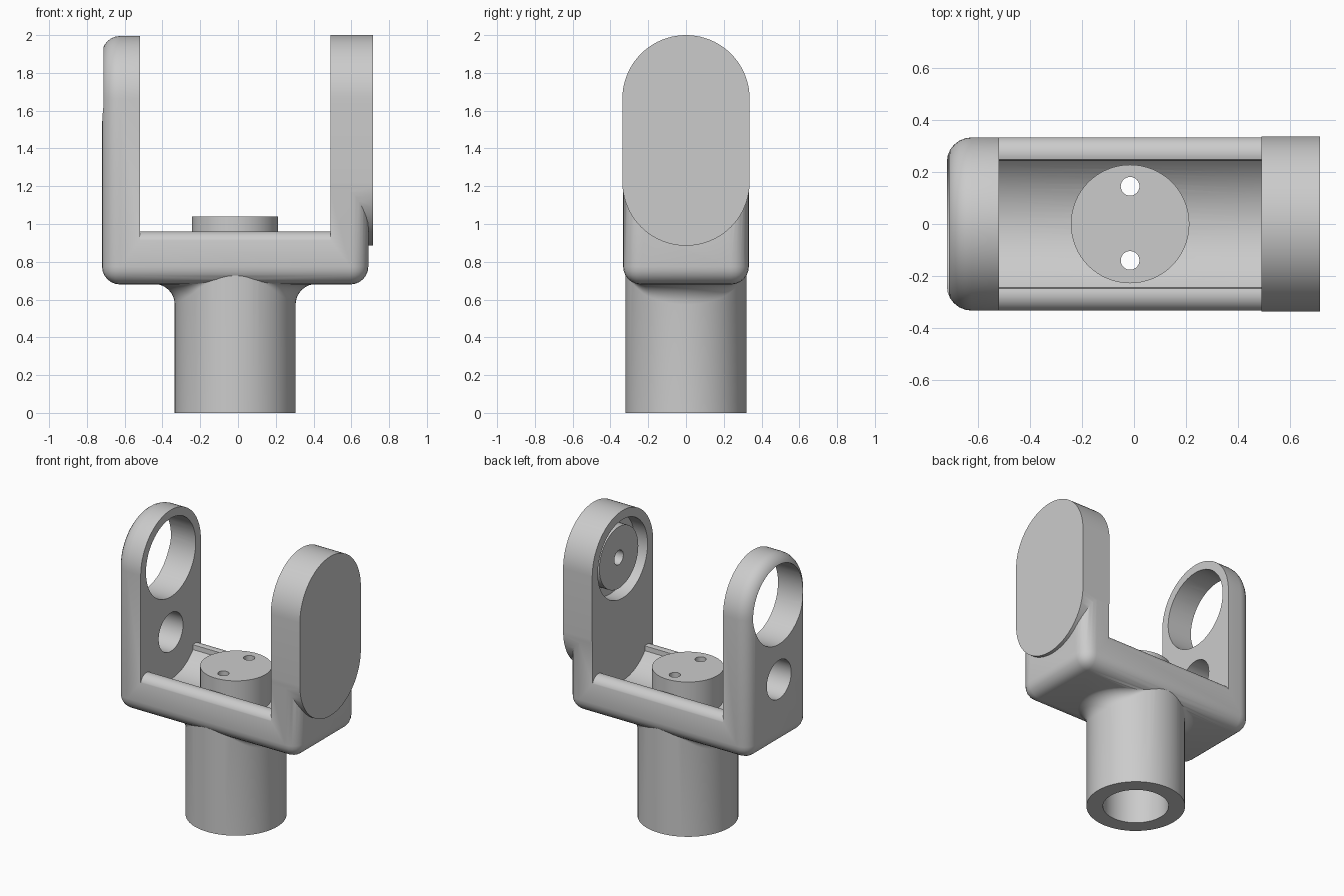
import bpy, bmesh, math
from mathutils import Matrix

if "Cube" in bpy.data.objects:
    bpy.data.objects.remove(bpy.data.objects["Cube"])

grey = bpy.data.materials.new("plain grey")
grey.use_nodes = True
GREY = (0.6, 0.6, 0.6, 1)
grey.diffuse_color = GREY
grey.node_tree.nodes["Principled BSDF"].inputs["Base Color"].default_value = GREY

W = 0.333      # half width of the fork
CX = -0.015    # centre line of stem and plug
EYE = 1.662    # height of the arm eye
SOFT = 0.095   # edge rounding of the fork


def make(name, bm):
    bmesh.ops.recalc_face_normals(bm, faces=bm.faces)
    if bm.calc_volume(signed=True) < 0:
        bmesh.ops.reverse_faces(bm, faces=bm.faces)
    mesh = bpy.data.meshes.new(name)
    bm.to_mesh(mesh)
    bm.free()
    mesh.materials.append(grey)
    ob = bpy.data.objects.new(name, mesh)
    bpy.context.collection.objects.link(ob)
    return ob


def loft(name, rings):
    """Join rings of points with quads and cap both ends."""
    bm = bmesh.new()
    loops = [[bm.verts.new(p) for p in ring] for ring in rings]
    for lo, hi in zip(loops, loops[1:]):
        for i in range(len(lo)):
            bm.faces.new((lo[i - 1], lo[i], hi[i], hi[i - 1]))
    bm.faces.new(loops[0][::-1])
    bm.faces.new(loops[-1])
    return make(name, bm)


def prism(name, outline, x0, x1):
    """Extrude a (y, z) outline along x."""
    return loft(name, [[(x, y, z) for y, z in outline] for x in (x0, x1)])


def arc(cy, cz, r, a, b, n=16):
    steps = [math.radians(a + (b - a) * i / n) for i in range(n + 1)]
    return [(cy + r * math.cos(t), cz + r * math.sin(t)) for t in steps]


def rod(name, r, start, end, axis, a=0, b=0, sides=64):
    """Cylinder along z at (a, b) = (x, y), or along x at (a, b) = (y, z)."""
    bm = bmesh.new()
    mid = (start + end) / 2
    if axis == "x":
        m = Matrix.Translation((mid, a, b)) @ Matrix.Rotation(math.pi / 2, 4, "Y")
    else:
        m = Matrix.Translation((a, b, mid))
    bmesh.ops.create_cone(bm, cap_ends=True, segments=sides, radius1=r,
                          radius2=r, depth=end - start, matrix=m)
    return make(name, bm)


def apply(ob, mod):
    bpy.context.view_layer.objects.active = ob
    bpy.ops.object.modifier_apply(modifier=mod.name)


def combine(ob, tool, operation="DIFFERENCE"):
    mod = ob.modifiers.new("combine", "BOOLEAN")
    mod.operation, mod.solver, mod.object = operation, "EXACT", tool
    mod.use_hole_tolerant = True
    apply(ob, mod)
    bpy.data.objects.remove(tool)


def smooth(ob):
    bpy.ops.object.select_all(action="DESELECT")
    ob.select_set(True)
    bpy.context.view_layer.objects.active = ob
    bpy.ops.object.shade_smooth_by_angle(angle=math.radians(32))


# Fork block: round-topped profile with softened ends and underside
fork = prism("fork", arc(0, EYE, W, 0, 180, 40) + [(-W, 0.68), (W, 0.68)], -0.72, 0.69)
bevel = fork.modifiers.new("soften", "BEVEL")
bevel.width, bevel.segments = SOFT, 6
bevel.limit_method, bevel.angle_limit = "ANGLE", math.radians(40)
apply(fork, bevel)

# Flat slab on the outside of the left arm, slightly larger than the block
R = W + 0.004
slab = prism("slab", arc(0, 2 - R, R, 0, 180, 40) + arc(0, 1.222, R, 180, 360, 40), 0.4, 0.715)
combine(fork, slab, "UNION")

# Gap between the arms, leaving round rails and a hollow floor
rail = arc(0.27, 0.895, 0.066, 0, 110, 10)
half = [(0.6, 2.3), (0.6, 0.895)] + rail
dip = math.degrees(math.asin(0.245 / 0.32))
floor = arc(0, 1.13, 0.32, dip - 90, -dip - 90, 24)
gap = prism("gap", half + floor + [(-y, z) for y, z in reversed(half)], -0.52, 0.49)
combine(fork, gap)


# Stem whose flared neck follows the rounded underside of the fork
def underside(y):
    over = min(max(abs(y) - (W - SOFT), 0), SOFT)
    return 0.68 + SOFT - math.sqrt(SOFT ** 2 - over ** 2)


def stem_ring(step):
    ring = []
    for i in range(64):
        t = 2 * math.pi * i / 64
        flare = 0.11 * math.cos(t) ** 2
        top = underside((0.32 + flare) * math.sin(t)) + 0.003
        a = step * math.pi / 16
        r = 0.32 + flare * (1 - math.cos(a))
        z = top - flare * (1 - math.sin(a))
        if step < 0:
            r, z = 0.32, 0
        elif step > 8:
            r, z = 0.2, 0.78
        ring.append((CX + r * math.cos(t), r * math.sin(t), z))
    return ring


combine(fork, loft("stem", [stem_ring(s) for s in range(-1, 10)]), "UNION")

# Bore, eye, small hole and bearing recess
combine(fork, rod("bore", 0.213, -0.1, 0.9, "z", CX, 0))
combine(fork, rod("eye", 0.275, -0.9, -0.4, "x", 0, EYE))
combine(fork, rod("small_hole", 0.135, -0.9, -0.4, "x", 0, 1.14, 32))
combine(fork, rod("recess", 0.275, 0.4, 0.59, "x", 0, EYE))
smooth(fork)

# Bearing disc inside the recess
disc = rod("bearing_disc", 0.215, 0.52, 0.6, "x", 0, EYE)
combine(disc, rod("disc_hole", 0.05, 0.4, 0.58, "x", 0, EYE, 24))
smooth(disc)

# Plug rising from the floor, with two through holes
plug = rod("plug", 0.228, 0.72, 1.04, "z", CX, 0)
for y in (-0.14, 0.145):
    combine(plug, rod("pin_hole", 0.036, 0.6, 1.2, "z", CX, y, 24))
smooth(plug)
